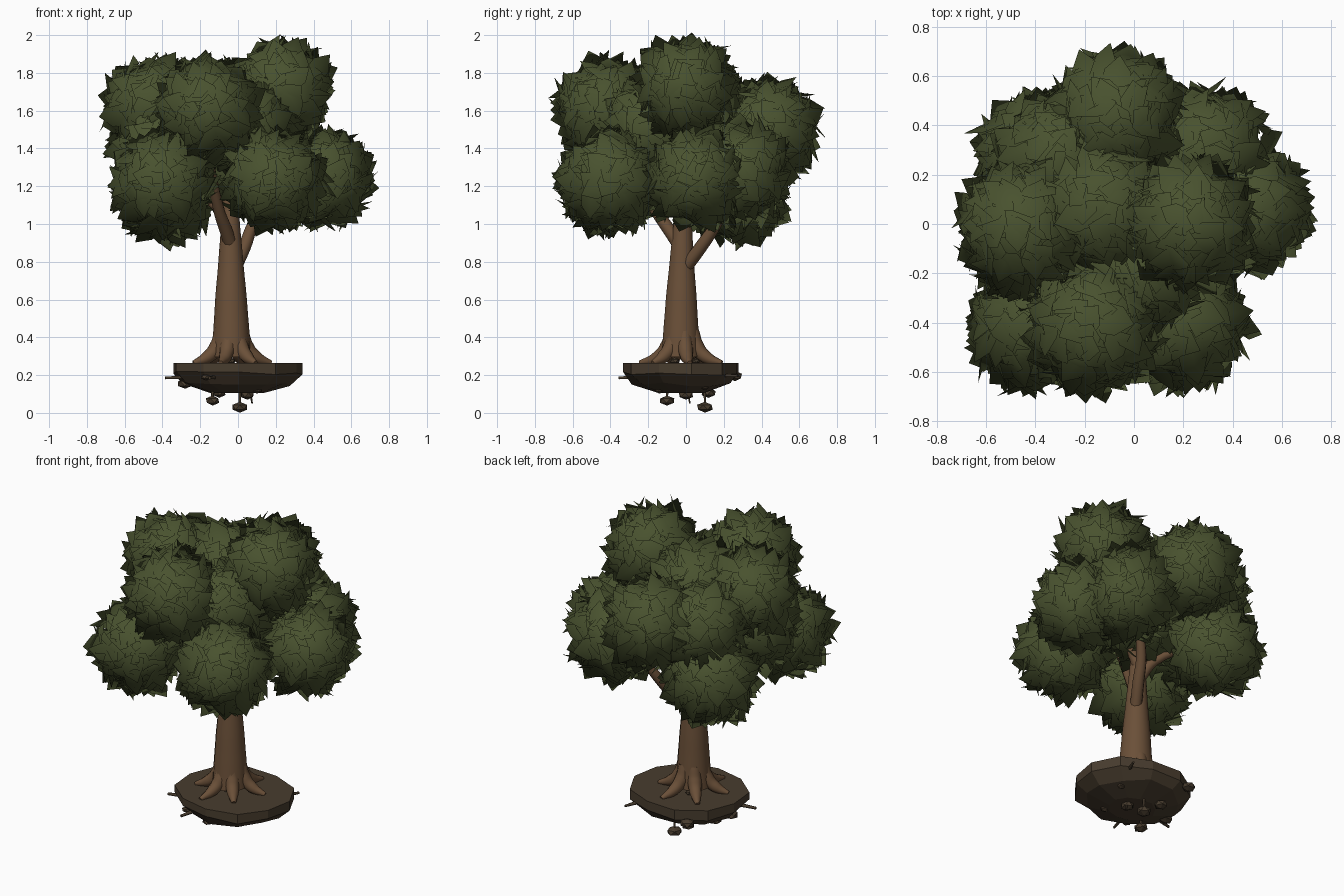
import bpy, bmesh, math, random
from mathutils import Vector, Matrix

if "Cube" in bpy.data.objects:
    bpy.data.objects.remove(bpy.data.objects["Cube"])

random.seed(4)


def material(name, rgb):
    m = bpy.data.materials.new(name)
    m.diffuse_color = (*rgb, 1)
    m.use_nodes = True
    m.node_tree.nodes["Principled BSDF"].inputs["Base Color"].default_value = m.diffuse_color
    return m


LEAF = material("leaf green", (0.066, 0.084, 0.028))
BARK = material("bark brown", (0.146, 0.080, 0.040))
EARTH = material("dark earth", (0.064, 0.045, 0.027))


def add_object(name, bm, mat, loc=(0, 0, 0)):
    me = bpy.data.meshes.new(name)
    bm.to_mesh(me)
    bm.free()
    me.materials.append(mat)
    ob = bpy.data.objects.new(name, me)
    ob.location = loc
    bpy.context.collection.objects.link(ob)
    return ob


def tubes(name, paths, mat, res=3):
    """Tapered smooth tubes; every path point is (x, y, z, radius)."""
    cu = bpy.data.curves.new(name, 'CURVE')
    cu.dimensions = '3D'
    cu.bevel_depth = 1
    cu.bevel_resolution = res
    cu.resolution_u = 5
    cu.use_fill_caps = True
    for path in paths:
        sp = cu.splines.new('BEZIER')
        sp.bezier_points.add(len(path) - 1)
        for bp, (x, y, z, r) in zip(sp.bezier_points, path):
            bp.co = (x, y, z)
            bp.radius = r
            bp.handle_left_type = bp.handle_right_type = 'AUTO'
    cu.materials.append(mat)
    ob = bpy.data.objects.new(name, cu)
    bpy.context.collection.objects.link(ob)
    bpy.ops.object.select_all(action='DESELECT')
    ob.select_set(True)
    bpy.context.view_layer.objects.active = ob
    bpy.ops.object.convert(target='MESH')
    return ob


# Floating earth base: faceted rings, wide on top and tapering below
bm = bmesh.new()
N = 11
rings = []
for k, (r, z) in enumerate([(1.0, 0.263), (1.0, 0.21), (0.83, 0.15), (0.40, 0.106)]):
    ring = []
    for i in range(N):
        a = math.tau * (i + 0.3) / N
        j = random.uniform(0.94, 1.05) if k > 1 else 1 + 0.03 * math.sin(i * 2.3)
        dz = random.uniform(-0.012, 0.012) if k in (1, 2) else 0
        ring.append(bm.verts.new((-0.004 + 0.35 * r * j * math.cos(a),
                                  -0.025 + 0.312 * r * j * math.sin(a), z + dz)))
    rings.append(ring)
bm.faces.new(rings[0])
bm.faces.new(rings[-1][::-1])
for up, lo in zip(rings, rings[1:]):
    for i in range(N):
        bm.faces.new((up[i], lo[i], lo[(i + 1) % N], up[(i + 1) % N]))
bmesh.ops.recalc_face_normals(bm, faces=bm.faces)
add_object("earth_base", bm, EARTH)

# Stones stuck to and hanging under the base: x, y, z, radius
bm = bmesh.new()
for x, y, z, r in [(0.01, 0.10, 0.030, 0.048), (-0.135, -0.10, 0.065, 0.044),
                   (0.05, 0.0, 0.095, 0.042), (-0.19, 0.26, 0.195, 0.045),
                   (-0.28, -0.05, 0.155, 0.045), (-0.17, -0.27, 0.19, 0.03),
                   (-0.10, 0.12, 0.105, 0.042), (0.10, -0.14, 0.12, 0.03),
                   (0.18, 0.10, 0.135, 0.025), (-0.04, -0.06, 0.275, 0.03),
                   (-0.06, 0.05, 0.275, 0.028)]:
    rot = Matrix.Rotation(random.uniform(0, 6), 4, 'Z')
    bmesh.ops.create_icosphere(bm, subdivisions=1, radius=r,
                               matrix=Matrix.Translation((x, y, z)) @ rot
                               @ Matrix.Diagonal((1, 0.9, 0.6, 1)))
add_object("stones", bm, EARTH)

# Thin rootlets poking out of the base
tubes("rootlets", [
    [(0.01, 0.10, 0.13, 0.008), (0.01, 0.10, 0.03, 0.006)],
    [(-0.135, -0.10, 0.14, 0.008), (-0.135, -0.10, 0.06, 0.006)],
    [(0.06, 0.01, 0.13, 0.008), (0.075, 0.02, 0.05, 0.004)],
    [(-0.25, -0.12, 0.19, 0.012), (-0.385, -0.15, 0.185, 0.008)],
    [(-0.12, -0.25, 0.19, 0.012), (-0.15, -0.355, 0.185, 0.008)],
    [(0.19, 0.18, 0.20, 0.012), (0.235, 0.275, 0.195, 0.007)],
], EARTH, 1)

# Trunk
tubes("trunk", [[(-0.035, -0.027, 0.295, 0.106), (-0.035, -0.027, 0.38, 0.099),
                 (-0.037, -0.025, 0.60, 0.084), (-0.038, -0.022, 0.80, 0.066),
                 (-0.04, -0.017, 1.0, 0.050), (-0.05, 0.0, 1.35, 0.035)]], BARK, 5)

# Branches reaching up into each part of the crown
tubes("branches", [
    [(-0.02, -0.01, 0.76, 0.035), (0.035, 0.08, 0.88, 0.034),
     (0.08, 0.16, 1.0, 0.03), (0.20, 0.26, 1.22, 0.02)],
    [(-0.035, -0.03, 0.88, 0.036), (-0.065, -0.09, 0.97, 0.034),
     (-0.10, -0.16, 1.07, 0.03), (-0.17, -0.38, 1.45, 0.02)],
    [(-0.04, 0.0, 0.97, 0.034), (-0.10, 0.06, 1.08, 0.028), (-0.30, 0.22, 1.2, 0.02)],
    [(-0.03, 0.0, 1.05, 0.034), (0.05, 0.0, 1.2, 0.028), (0.22, 0.0, 1.55, 0.02)],
    [(-0.04, 0.0, 1.1, 0.034), (-0.15, 0.0, 1.25, 0.028), (-0.4, 0.0, 1.5, 0.02)],
], BARK)

# Roots spreading over the earth
roots = []
for i in range(6):
    a = math.tau * (i + 0.25) / 6 + random.uniform(-0.12, 0.12)
    reach = random.uniform(0.20, 0.235)
    roots.append([(-0.035 + r * math.cos(a), -0.02 + r * math.sin(a), z, w)
                  for r, z, w in [(0.055, 0.43, 0.038), (0.08, 0.348, 0.042),
                                  (0.135, 0.294, 0.034), (reach, 0.264, 0.013)]])
tubes("roots", roots, BARK)


def leaf_cluster(name, centre, radius, count):
    """Ball of overlapping pointed leaves round a plain core."""
    bm = bmesh.new()
    bmesh.ops.create_icosphere(bm, subdivisions=3, radius=radius * 0.74)
    for i in range(count):
        z = 1 - 2 * (i + 0.5) / count
        a = i * 2.39996 + random.uniform(-0.2, 0.2)
        s = math.sqrt(1 - z * z)
        n = Vector((s * math.cos(a), s * math.sin(a), z))
        t = n.cross(Vector([random.gauss(0, 1) for _ in range(3)])).normalized()
        d = (t + n * random.uniform(0.05, 0.6)).normalized()
        up = (n - d * n.dot(d)).normalized()
        side = d.cross(up)
        length = random.uniform(0.14, 0.19)
        width = length * random.uniform(0.34, 0.42)
        base = n * radius * random.uniform(0.70, 0.84) - d * length * 0.2
        outline = [(0, 0), (0.9, 0.25), (0.85, 0.6), (0, 1), (-0.85, 0.6), (-0.9, 0.25)]
        v = [bm.verts.new(base + d * length * y + side * width * x - up * abs(x) * 0.012)
             for x, y in outline]
        bm.faces.new((v[0], v[1], v[2], v[3]))
        bm.faces.new((v[0], v[3], v[4], v[5]))
    ob = add_object(name, bm, LEAF, centre)
    # Round normals so the whole ball shades softly
    ob.data.shade_smooth()
    ob.data.normals_split_custom_set_from_vertices(
        [v.co.normalized() for v in ob.data.vertices])


# Crown: upper tier, lower tier, then the balls that fill the middle
for name, c, r in [
    ("crown_top_right", (0.23, 0.00, 1.715), 0.28),
    ("crown_top_front", (-0.16, -0.42, 1.60), 0.29),
    ("crown_top_left", (-0.45, -0.02, 1.62), 0.28),
    ("crown_top_back", (-0.07, 0.44, 1.50), 0.29),
    ("crown_low_front_left", (-0.40, -0.41, 1.22), 0.29),
    ("crown_low_front_right", (0.19, -0.40, 1.23), 0.29),
    ("crown_low_right", (0.46, 0.05, 1.24), 0.27),
    ("crown_low_back_right", (0.29, 0.29, 1.27), 0.29),
    ("crown_low_back_left", (-0.37, 0.27, 1.17), 0.29),
    ("crown_fill_top", (-0.12, 0.06, 1.58), 0.31),
    ("crown_fill_front", (0.03, -0.19, 1.50), 0.28),
    ("crown_fill_left", (-0.40, -0.08, 1.38), 0.28),
    ("crown_fill_back", (-0.30, 0.26, 1.48), 0.28),
    ("crown_fill_middle", (-0.02, 0.02, 1.35), 0.29),
]:
    leaf_cluster(name, c, r, 270)
